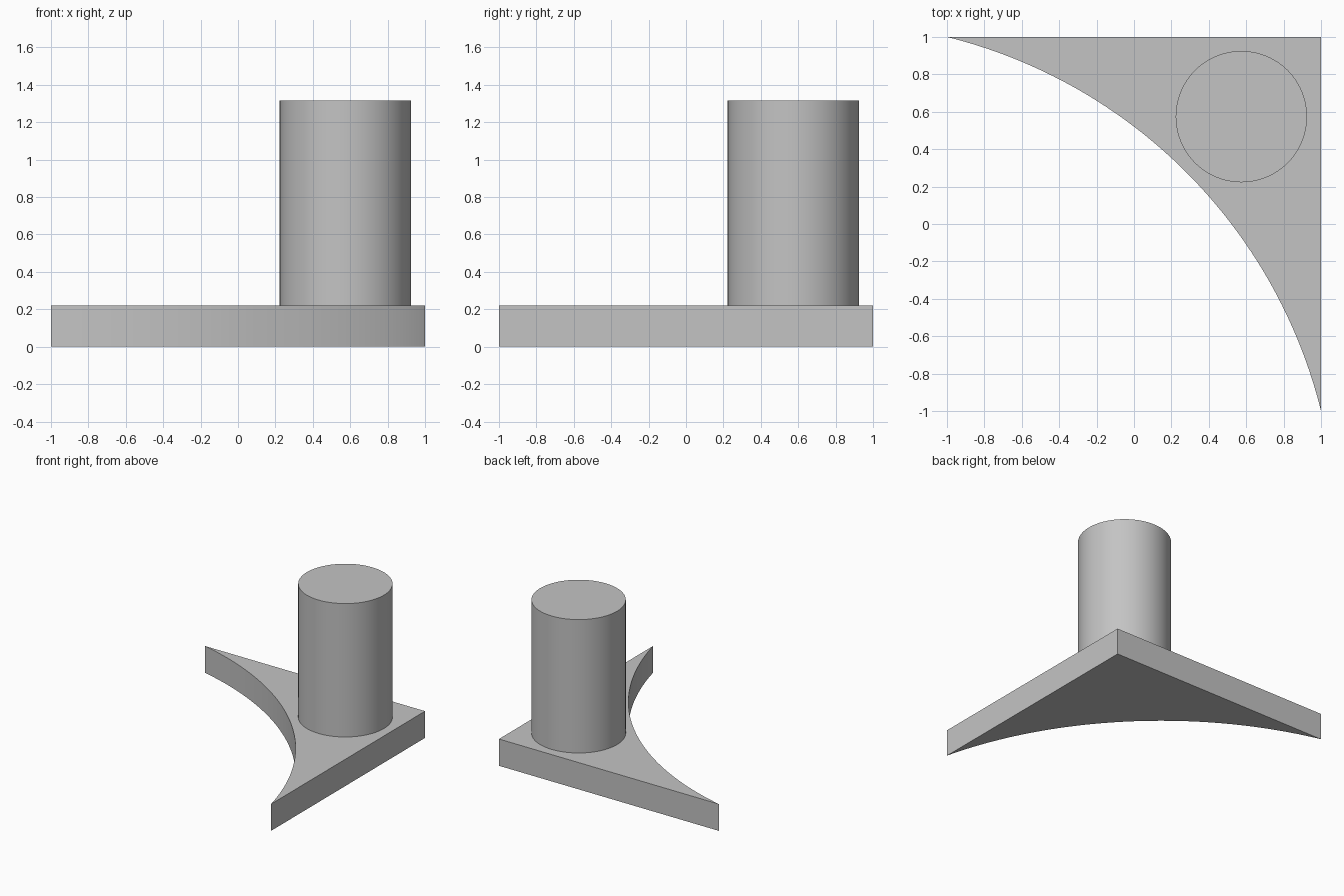
import bpy, bmesh, math

cube = bpy.data.objects.get("Cube")
if cube:
    bpy.data.objects.remove(cube, do_unlink=True)

GREY = 0.55
BASE_TOP, POST_TOP = 0.22, 1.316

grey = bpy.data.materials.new("plain_grey")
grey.use_nodes = True
colour = (GREY, GREY, GREY, 1)
grey.diffuse_color = colour
grey.node_tree.nodes["Principled BSDF"].inputs["Base Color"].default_value = colour


def prism(name, outline, bottom, top):
    """Extrude a flat outline upward into a solid with smooth curved sides."""
    bm = bmesh.new()
    face = bm.faces.new([bm.verts.new((x, y, bottom)) for x, y in outline])
    result = bmesh.ops.extrude_face_region(bm, geom=[face])
    raised = [v for v in result["geom"] if isinstance(v, bmesh.types.BMVert)]
    bmesh.ops.translate(bm, verts=raised, vec=(0, 0, top - bottom))
    bmesh.ops.recalc_face_normals(bm, faces=bm.faces)
    mesh = bpy.data.meshes.new(name)
    bm.to_mesh(mesh)
    bm.free()
    mesh.materials.append(grey)
    obj = bpy.data.objects.new(name, mesh)
    bpy.context.collection.objects.link(obj)
    bpy.ops.object.select_all(action="DESELECT")
    obj.select_set(True)
    bpy.context.view_layer.objects.active = obj
    bpy.ops.object.shade_smooth_by_angle(angle=math.radians(30))
    return obj


def arc(centre, radius, start, end, steps):
    angles = [start + (end - start) * i / steps for i in range(steps + 1)]
    return [(centre + radius * math.cos(a), centre + radius * math.sin(a)) for a in angles]


# Corner base: two straight edges joined by a concave arc
c = -1.66
radius = math.hypot(1 - c, -1 - c)
start = math.atan2(-1 - c, 1 - c)
curve = arc(c, radius, start, math.pi / 2 - start, 64)
prism("corner_base", [(1, 1)] + curve[::-1], 0, BASE_TOP)

# Round post standing in the corner
circle = arc(0.574, 0.351, 0, 2 * math.pi, 96)[:-1]
prism("round_post", circle, BASE_TOP, POST_TOP)
